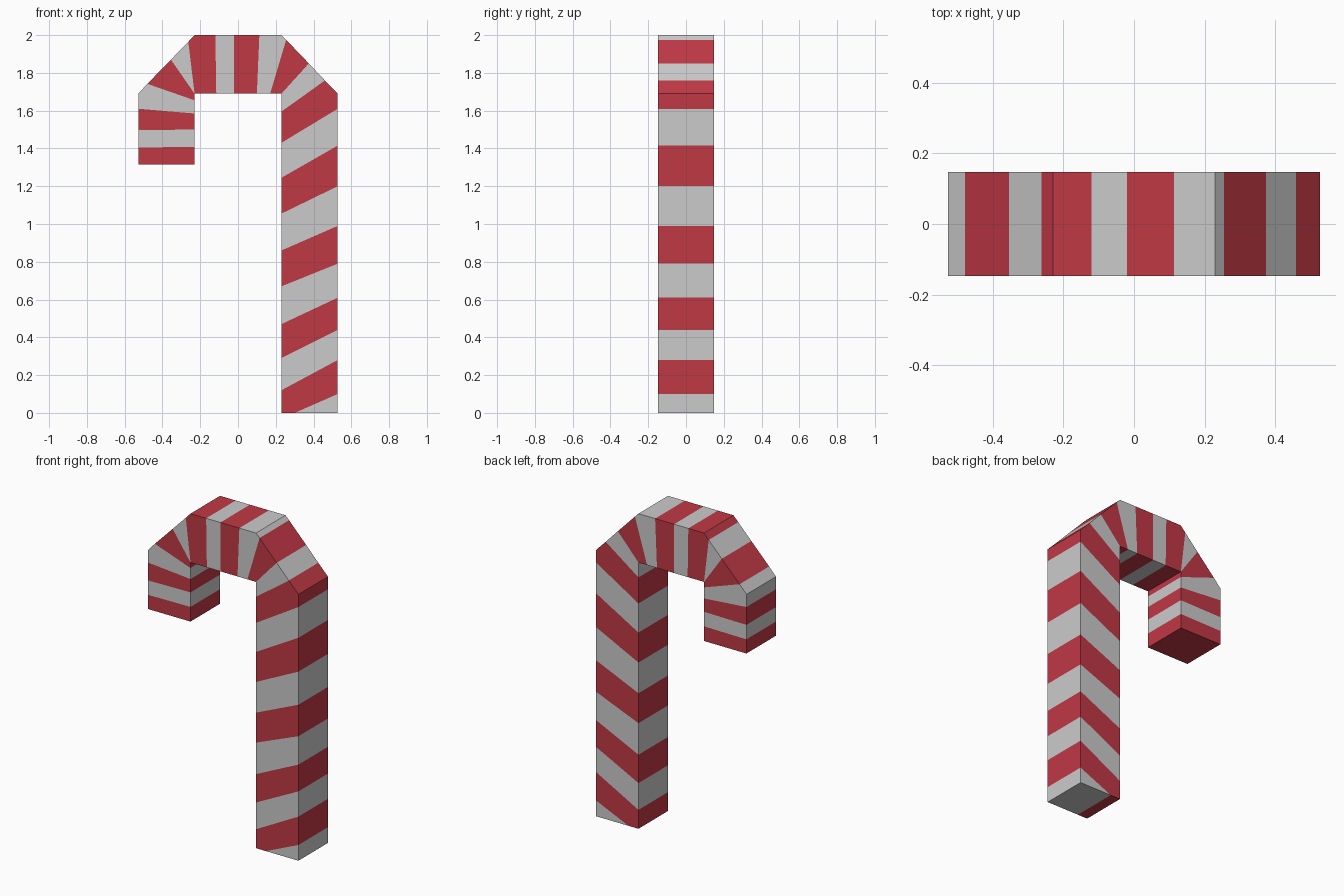
import bpy, bmesh

if "Cube" in bpy.data.objects:
    bpy.data.objects.remove(bpy.data.objects["Cube"])

W, I, T, S, H = 0.528, 0.23, 2.0, 1.69, 0.148   # outer x, inner x, top, shoulder, half depth

# Rungs across the cane from foot to hook tip: inner point, outer point,
# and whether the band after the rung is red
rungs = [((0.30, 0), (W, 0), 0),
         ((0.30, 0), (W, 0.10), 1),
         ((I, 0), (W, 0.10), 1)]
# Slanted bands up the straight leg
leg = [(0.12, 0.28), (0.29, 0.44), (0.47, 0.61), (0.67, 0.79),
       (0.86, 0.99), (1.055, 1.20), (1.245, 1.415), (1.43, 1.61)]
rungs += [((I, a), (W, b), i % 2) for i, (a, b) in enumerate(leg)]
# Bands round the bend, with extra rungs at the outer corners
rungs += [((I, 1.52), (W, S), 1),
          ((I, 1.595), (0.46, 1.76), 0),
          ((I, S), (0.375, 1.85), 1),
          ((0.17, S), (0.255, 1.975), 0),
          ((0.155, S), (I, T), 0),
          ((0.10, S), (0.113, T), 1),
          ((-0.02, S), (-0.02, T), 0),
          ((-0.115, S), (-0.12, T), 1),
          ((-0.20, S), (-I, T), 1),
          ((-I, S), (-0.263, 1.965), 0),
          ((-I, S), (-0.355, 1.87), 1),
          ((-I, 1.655), (-0.48, 1.742), 0),
          ((-I, 1.62), (-W, S), 0)]
# Level bands on the hook end
rungs += [((-I, 1.585), (-W, 1.61), 1),
          ((-I, 1.50), (-W, 1.497), 0),
          ((-I, 1.408), (-W, 1.405), 1),
          ((-I, 1.315), (-W, 1.315), 1)]

bm = bmesh.new()
cache = {}


def vert(p, y):
    key = (p[0], y, p[1])
    if key not in cache:
        cache[key] = bm.verts.new(key)
    return cache[key]


def face(corners, red):
    vs = list(dict.fromkeys(vert(p, y) for p, y in corners))
    if len(vs) > 2:
        bm.faces.new(vs).material_index = red


def wall(p, q, red):
    face([(p, -H), (q, -H), (q, H), (p, H)], red)


# Front, back, inner and outer faces of every band
for (a, b, red), (c, d, _) in zip(rungs, rungs[1:]):
    for y in (-H, H):
        face([(a, y), (b, y), (d, y), (c, y)], red)
    wall(a, c, red)
    wall(b, d, red)
# Foot and hook tip caps
for a, b, red in (rungs[0], rungs[-1]):
    wall(a, b, red)
bmesh.ops.recalc_face_normals(bm, faces=bm.faces[:])

mesh = bpy.data.meshes.new("candy_cane")
bm.to_mesh(mesh)
bm.free()
for name, col in (("white_stripe", (0.8, 0.8, 0.8, 1)), ("red_stripe", (0.53, 0.04, 0.06, 1))):
    mat = bpy.data.materials.new(name)
    mat.diffuse_color = col
    mat.use_nodes = True
    mat.node_tree.nodes["Principled BSDF"].inputs["Base Color"].default_value = mat.diffuse_color
    mesh.materials.append(mat)
bpy.context.collection.objects.link(bpy.data.objects.new("candy_cane", mesh))
